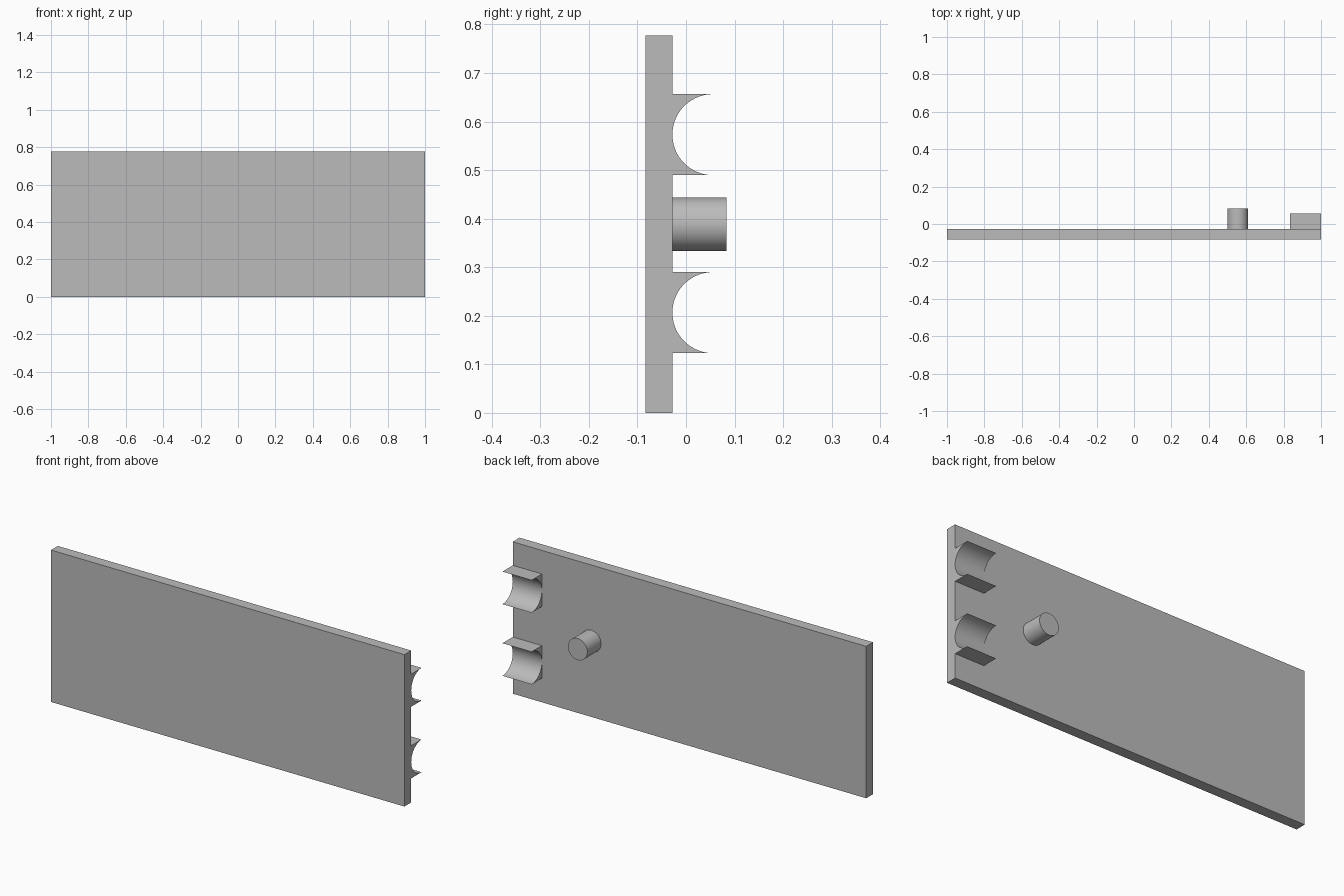
import bpy, bmesh, math
from mathutils import Vector

if "Cube" in bpy.data.objects:
    bpy.data.objects.remove(bpy.data.objects["Cube"], do_unlink=True)

# Single plain grey material
GREY = (0.5, 0.5, 0.5, 1)
grey = bpy.data.materials.new("plain grey")
grey.use_nodes = True
grey.diffuse_color = GREY
grey.node_tree.nodes["Principled BSDF"].inputs["Base Color"].default_value = GREY

HEIGHT = 0.777
FRONT, BACK = -0.083, -0.028


def extrude(name, outline, direction):
    """Solid made by sweeping a closed outline along a direction."""
    bm = bmesh.new()
    face = bm.faces.new([bm.verts.new(p) for p in outline])
    swept = bmesh.ops.extrude_face_region(bm, geom=[face], use_keep_orig=True)
    moved = [v for v in swept["geom"] if isinstance(v, bmesh.types.BMVert)]
    bmesh.ops.translate(bm, verts=moved, vec=Vector(direction))
    bmesh.ops.recalc_face_normals(bm, faces=bm.faces)
    mesh = bpy.data.meshes.new(name)
    bm.to_mesh(mesh)
    bm.free()
    mesh.materials.append(grey)
    obj = bpy.data.objects.new(name, mesh)
    bpy.context.collection.objects.link(obj)
    bpy.ops.object.select_all(action="DESELECT")
    obj.select_set(True)
    bpy.context.view_layer.objects.active = obj
    bpy.ops.object.shade_smooth_by_angle(angle=math.radians(30))
    return obj


# Flat rectangular panel
extrude("panel", [(-1, FRONT, 0), (1, FRONT, 0), (1, FRONT, HEIGHT), (-1, FRONT, HEIGHT)],
        (0, BACK - FRONT, 0))

# Round peg on the back
peg_radius, sides = 0.055, 64
turns = [2 * math.pi * i / sides for i in range(sides)]
extrude("peg", [(0.555 + peg_radius * math.cos(a), BACK, HEIGHT / 2 + peg_radius * math.sin(a))
                for a in turns], (0, 0.111, 0))

# Two half-round cradles at the left end, rooted slightly inside the panel
radius, root, steps = 0.0834, BACK - 0.01, 40
for name, middle in (("lower_cradle", 0.2065), ("upper_cradle", 0.573)):
    arc = [math.pi * (0.5 + i / steps) for i in range(steps + 1)]
    outline = [(0.835, BACK + radius * (1 + math.cos(a)), middle + radius * math.sin(a))
               for a in arc]
    outline += [(0.835, root, middle - radius), (0.835, root, middle + radius)]
    extrude(name, outline, (0.165, 0, 0))
